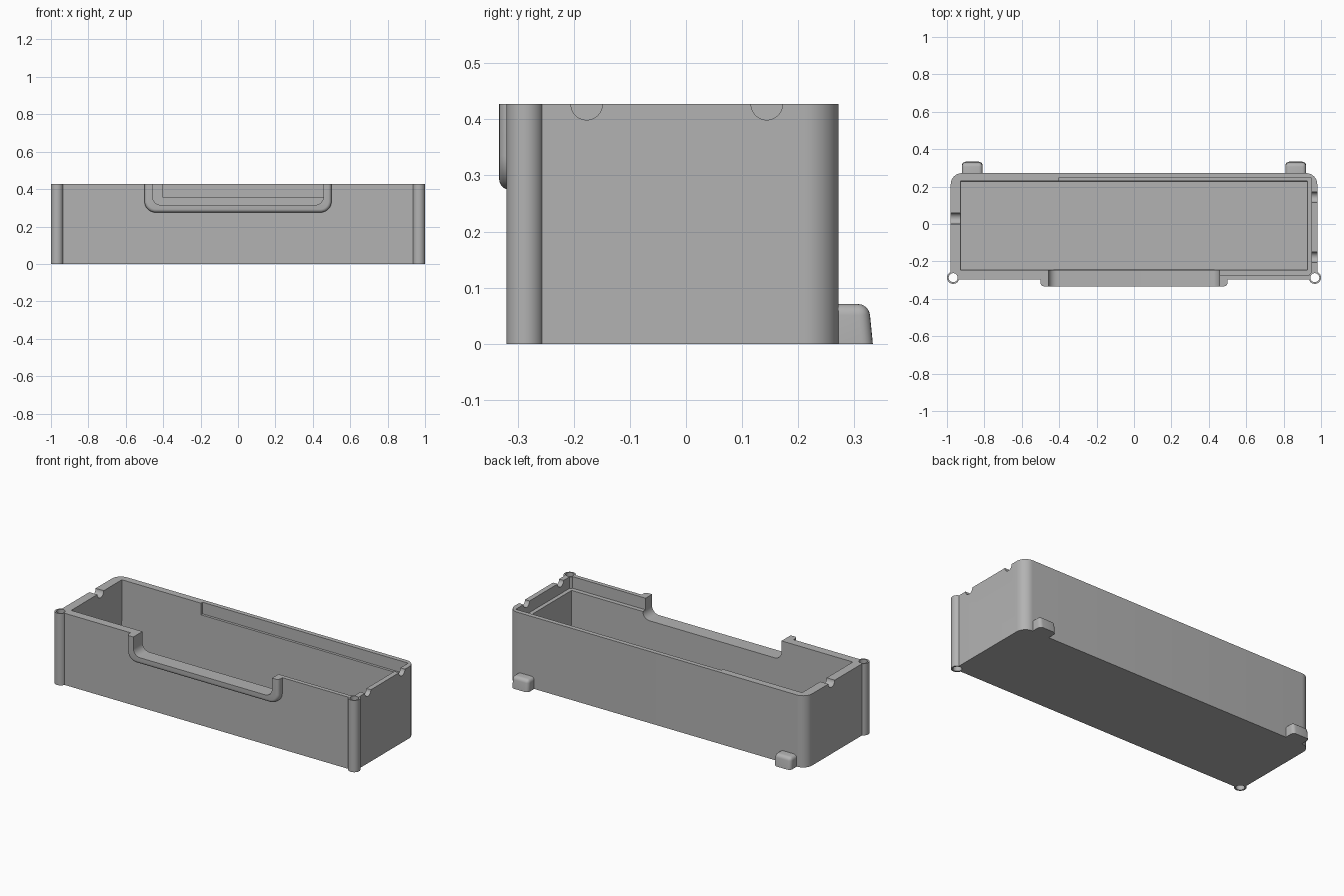
import bpy, bmesh, math
from mathutils import Vector

if "Cube" in bpy.data.objects:
    bpy.data.objects.remove(bpy.data.objects["Cube"], do_unlink=True)

HEIGHT = 0.427
WALL_X, FRONT, BACK = 0.98, -0.297, 0.272

grey = bpy.data.materials.new("plain grey")
grey.use_nodes = True
grey.diffuse_color = (0.45, 0.45, 0.45, 1)
grey.node_tree.nodes["Principled BSDF"].inputs["Base Color"].default_value = grey.diffuse_color


def finish(bm, name):
    bmesh.ops.recalc_face_normals(bm, faces=bm.faces)
    mesh = bpy.data.meshes.new(name)
    bm.to_mesh(mesh)
    bm.free()
    obj = bpy.data.objects.new(name, mesh)
    bpy.context.collection.objects.link(obj)
    mesh.materials.append(grey)
    return obj


def outline(corners, steps=10):
    """Round each (x, y, radius) corner of a right-angled outline."""
    points = []
    for i, (x, y, r) in enumerate(corners):
        p = Vector((x, y))
        if r == 0:
            points.append(p)
            continue
        a = (Vector(corners[i - 1][:2]) - p).normalized() * r
        b = (Vector(corners[(i + 1) % len(corners)][:2]) - p).normalized() * r
        for k in range(steps + 1):
            t = k / steps * math.pi / 2
            points.append(p + a * (1 - math.sin(t)) + b * (1 - math.cos(t)))
    return points


def extrude(points, low, high, upright=False):
    """Prism from an outline, along z, or along y when upright."""
    bm = bmesh.new()
    place = (lambda p: (p.x, low, p.y)) if upright else (lambda p: (p.x, p.y, low))
    face = bm.faces.new([bm.verts.new(place(p)) for p in points])
    made = bmesh.ops.extrude_face_region(bm, geom=[face])["geom"]
    shift = (0, high - low, 0) if upright else (0, 0, high - low)
    bmesh.ops.translate(bm, vec=shift, verts=[g for g in made if isinstance(g, bmesh.types.BMVert)])
    return bm


def block(x0, x1, y0, y1, z0, z1):
    return extrude(outline([(x0, y0, 0), (x1, y0, 0), (x1, y1, 0), (x0, y1, 0)]), z0, z1)


def cylinder(name, centre, radius, depth, along_x=False):
    bm = bmesh.new()
    bmesh.ops.create_cone(bm, cap_ends=True, segments=48, radius1=radius, radius2=radius, depth=depth)
    if along_x:
        for v in bm.verts:
            v.co = (v.co.z, v.co.x, v.co.y)
    bmesh.ops.translate(bm, vec=centre, verts=bm.verts)
    return finish(bm, name)


def cut(obj, cutters):
    bpy.context.view_layer.objects.active = obj
    for c in cutters:
        mod = obj.modifiers.new("cut", 'BOOLEAN')
        mod.operation, mod.solver, mod.object = 'DIFFERENCE', 'EXACT', c
        bpy.ops.object.modifier_apply(modifier=mod.name)


# Cutters: tapered cavity, lid recess, front opening, cable notches, post holes
bm = block(-0.928, 0.928, -0.249, 0.233, 0.03, 0.6)
for v in bm.verts:
    if v.co.z < 0.1:
        v.co.x -= math.copysign(0.004, v.co.x)
        v.co.y -= math.copysign(0.008, v.co.y)
cavity = finish(bm, "cavity_cutter")
recess = finish(block(-0.405, 0.95, -0.272, 0.245, 0.358, 0.6), "recess_cutter")
opening = finish(extrude(outline([(-0.457, 0.6, 0), (-0.457, 0.315, 0.045),
                                  (0.457, 0.315, 0.045), (0.457, 0.6, 0)]),
                         -0.4, -0.2, True), "opening_cutter")
notches = [cylinder("notch_cutter", (x, y, HEIGHT), r, 0.15, True)
           for x, y, r in ((0.97, -0.177, 0.028), (0.97, 0.144, 0.028), (-0.97, 0.03, 0.03))]
holes = [cylinder("hole_cutter", (s * 0.967, -0.287, 0.2), 0.024, 1) for s in (-1, 1)]

# Tray body with rounded rear corners
body = finish(extrude(outline([(-WALL_X, FRONT, 0), (WALL_X, FRONT, 0),
                               (WALL_X, BACK, 0.06), (-WALL_X, BACK, 0.06)]), 0, HEIGHT), "tray_body")
cut(body, [cavity, recess, opening] + notches + holes)
parts = [body]

# Hollow posts at the front corners
for side, hole in zip(("right", "left"), holes):
    s = -1 if side == "right" else 1
    post = cylinder(side + "_front_post", (s * 0.967, -0.287, HEIGHT / 2), 0.033, HEIGHT)
    cut(post, [hole])
    parts.append(post)

# Raised frame around the front opening
bm = extrude(outline([(-0.5, HEIGHT, 0), (-0.5, 0.275, 0.06), (0.5, 0.275, 0.06), (0.5, HEIGHT, 0)]),
             -0.333, -0.29, True)
rim = [e for e in bm.edges if all(v.co.y < -0.33 for v in e.verts)
       and not all(v.co.z > HEIGHT - 0.001 for v in e.verts)]
bmesh.ops.bevel(bm, geom=rim, offset=0.018, segments=5, profile=0.5, affect='EDGES')
frame = finish(bm, "opening_frame")
cut(frame, [opening])
parts.append(frame)

# Rounded feet behind the back wall
for side, s in (("right", -1), ("left", 1)):
    bm = block(s * 0.865 - 0.055, s * 0.865 + 0.055, BACK - 0.01, 0.333, 0, 0.071)
    for v in bm.verts:
        if v.co.z > 0.05 and v.co.y > 0.3:
            v.co.y -= 0.007
    soft = [e for e in bm.edges if any(v.co.y > 0.3 for v in e.verts)
            and not all(v.co.z < 0.01 for v in e.verts)]
    soft += [e for e in bm.edges if all(v.co.z > 0.05 for v in e.verts)
             and any(v.co.y > 0.3 for v in e.verts) and e not in soft]
    bmesh.ops.bevel(bm, geom=soft, offset=0.02, segments=5, profile=0.5, affect='EDGES')
    parts.append(finish(bm, side + "_rear_foot"))

for c in [cavity, recess, opening] + notches + holes:
    bpy.data.objects.remove(c, do_unlink=True)

# Smooth curved faces, keep hard edges
bpy.ops.object.select_all(action='DESELECT')
for p in parts:
    p.select_set(True)
bpy.context.view_layer.objects.active = body
bpy.ops.object.shade_smooth_by_angle(angle=math.radians(30))
